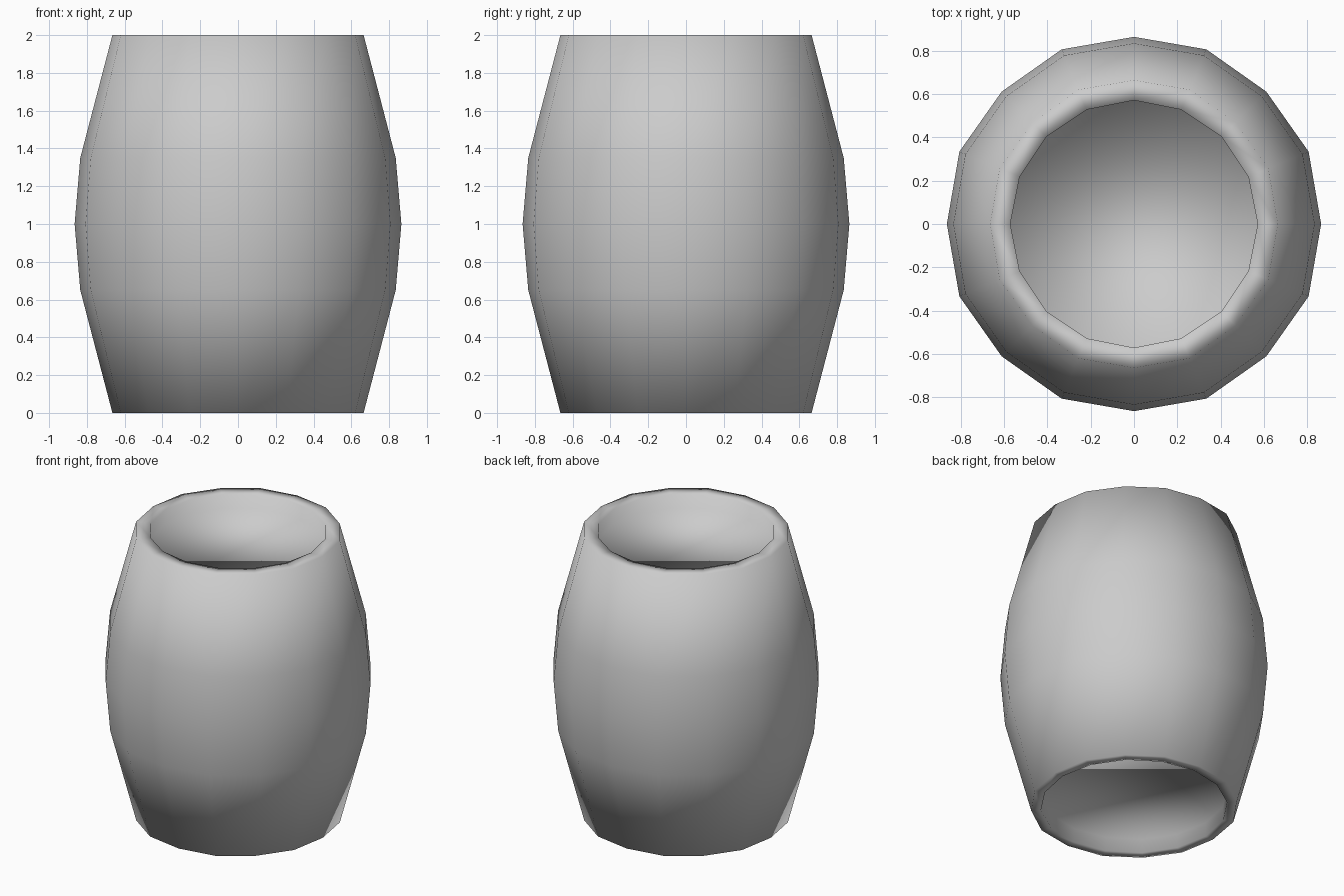
import bpy, bmesh, math

if "Cube" in bpy.data.objects:
    bpy.data.objects.remove(bpy.data.objects["Cube"])

SIDES = 16
# Profile (radius, height): recessed base, rim, bulging wall, rim, recessed lid
PROFILE = [(0.602, 0.10), (0.602, 0.0), (0.665, 0.0), (0.835, 0.65),
           (0.865, 1.0),
           (0.835, 1.35), (0.665, 2.0), (0.572, 2.0), (0.572, 1.90)]

bm = bmesh.new()


def ring(radius, z):
    step = 2 * math.pi / SIDES
    verts = []
    for i in range(SIDES):
        # every second stave edge of the outer wall sits slightly further out
        r = radius * (1.01 if i % 2 and radius > 0.65 else 1.0)
        verts.append(bm.verts.new((r * math.cos(i * step), r * math.sin(i * step), z)))
    return verts


rings = [ring(r, z) for r, z in PROFILE]

# Barrel wall and rims
for a, b in zip(rings, rings[1:]):
    for i in range(SIDES):
        j = (i + 1) % SIDES
        bm.faces.new((a[i], a[j], b[j], b[i]))

# Recessed flat ends
bm.faces.new(rings[0][::-1])
bm.faces.new(rings[-1])

bmesh.ops.recalc_face_normals(bm, faces=bm.faces)
for f in bm.faces:
    f.smooth = True

mesh = bpy.data.meshes.new("barrel")
bm.to_mesh(mesh)
bm.free()
bpy.context.collection.objects.link(bpy.data.objects.new("barrel", mesh))
